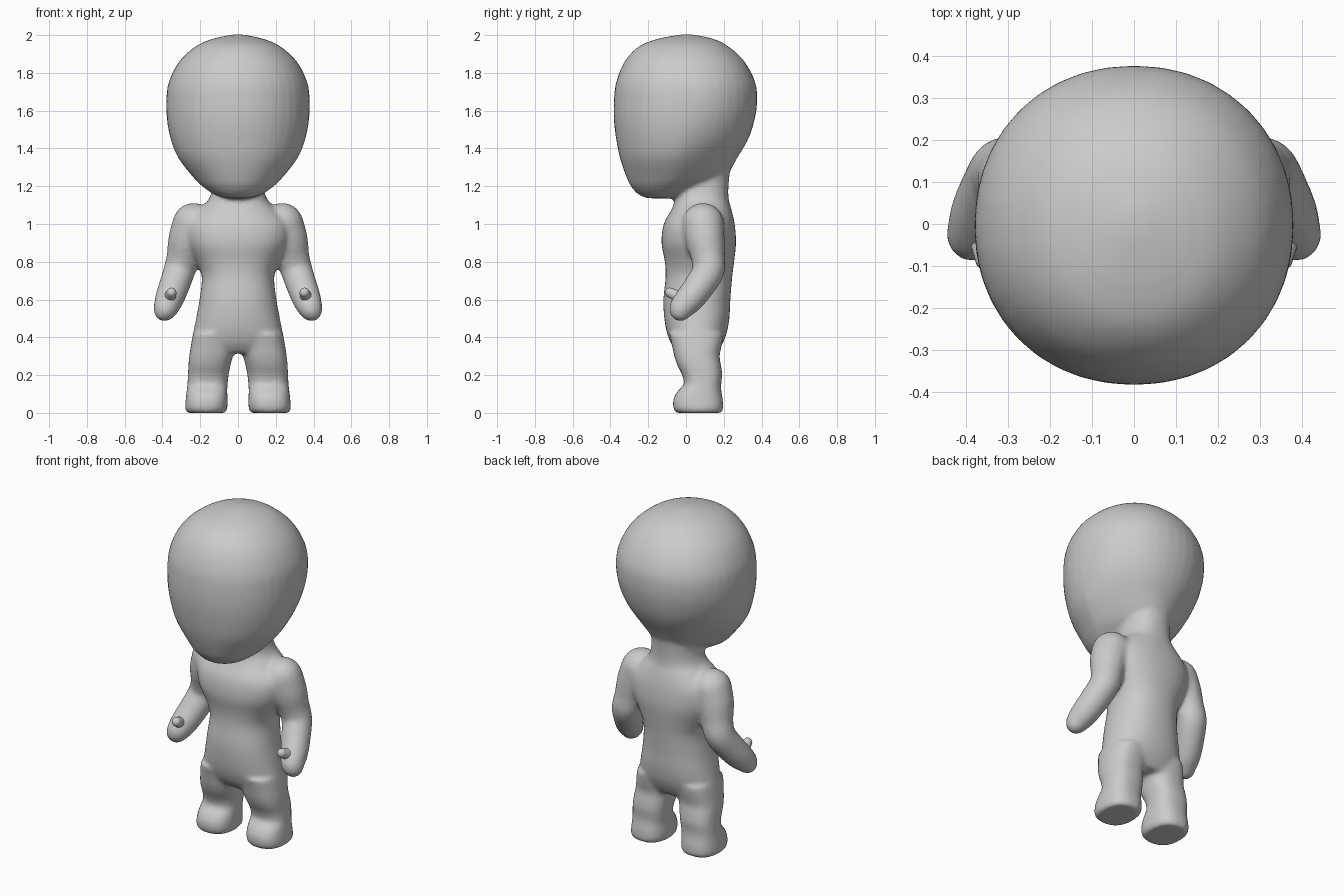
import bpy, bmesh, math
from mathutils import Vector, Matrix

if "Cube" in bpy.data.objects:
    bpy.data.objects.remove(bpy.data.objects["Cube"])

skin = bpy.data.materials.new("plain grey")
skin.diffuse_color = (0.6, 0.6, 0.6, 1)
skin.use_nodes = True
skin.node_tree.nodes["Principled BSDF"].inputs["Base Color"].default_value = skin.diffuse_color


def spline(rows, steps):
    """Catmull-Rom interpolation through rows of numbers."""
    out = []
    last = len(rows) - 1
    for i in range(last):
        a, b, c, d = (rows[min(max(i + k, 0), last)] for k in (-1, 0, 1, 2))
        for s in range(steps):
            t = s / steps
            out.append([0.5 * (2 * q + (r - p) * t + (2 * p - 5 * q + 4 * r - w) * t * t
                               + (3 * q - p - 3 * r + w) * t ** 3)
                        for p, q, r, w in zip(a, b, c, d)])
    return out + [list(rows[-1])]


def loft(bm, rows, power=2.2, steps=4, n=40):
    """Closed skin over level rings: z, x min, x max, y front, y back, taper to the back."""
    rings = []
    for z, x0, x1, y0, y1, k in spline(rows, steps):
        ring = []
        for i in range(n):
            a = 2 * math.pi * i / n
            c, s = math.cos(a), math.sin(a)
            u = math.copysign(abs(c) ** (2 / power), c)
            v = math.copysign(abs(s) ** (2 / power), s)
            x = (x0 + x1) / 2 + (x1 - x0) / 2 * u * (1 - k * max(v, 0))
            ring.append(bm.verts.new((x, (y0 + y1) / 2 + (y1 - y0) / 2 * v, z)))
        rings.append(ring)
    for lo, hi in zip(rings, rings[1:]):
        for i in range(n):
            j = (i + 1) % n
            bm.faces.new((lo[i], lo[j], hi[j], hi[i]))
    bm.faces.new(rings[0][::-1])
    bm.faces.new(rings[-1])


def sweep(bm, rows, side):
    """Round limb: overlapping balls along a path of x, y, z, radius."""
    for x, y, z, r in spline(rows, 6):
        bmesh.ops.create_uvsphere(bm, u_segments=20, v_segments=12, radius=r,
                                  matrix=Matrix.Translation((side * x, y, z)))


def finish(bm, name):
    mesh = bpy.data.meshes.new(name)
    bm.to_mesh(mesh)
    bm.free()
    mesh.materials.append(skin)
    for p in mesh.polygons:
        p.use_smooth = True
    ob = bpy.data.objects.new(name, mesh)
    bpy.context.collection.objects.link(ob)
    return ob


def sym(z, w, y0, y1, k=0.0):
    return (z, -w, w, y0, y1, k)


body = bmesh.new()

# big egg-shaped head
loft(body, [sym(1.136, .06, -.2, -.06, .1), sym(1.155, .125, -.25, .02, .2),
            sym(1.2, .19, -.292, .12, .3), sym(1.25, .24, -.316, .21, .3),
            sym(1.35, .317, -.35, .272, .2), sym(1.45, .357, -.37, .33, .1),
            sym(1.55, .376, -.382, .363, .03), sym(1.65, .38, -.382, .377),
            sym(1.75, .367, -.37, .367), sym(1.86, .312, -.325, .31),
            sym(1.94, .225, -.25, .225), sym(1.98, .135, -.15, .145),
            sym(2.003, .03, -.03, .04)], 2.1)

# neck and torso
loft(body, [sym(.315, .2, -.04, .16), sym(.36, .235, -.075, .19),
            sym(.42, .237, -.1, .215), sym(.5, .222, -.115, .23),
            sym(.6, .204, -.12, .235), sym(.72, .192, -.108, .245),
            sym(.8, .22, -.112, .255), sym(.9, .27, -.13, .265),
            sym(1.0, .275, -.118, .258), sym(1.08, .205, -.075, .24),
            sym(1.13, .155, -.058, .226), sym(1.2, .135, -.06, .225),
            sym(1.3, .13, -.06, .235)], 2.25)

for side in (-1, 1):
    # leg with flared foot
    leg = [(0, .07, .268, -.05, .187), (.02, .057, .28, -.066, .197),
           (.07, .055, .277, -.068, .195), (.115, .057, .272, -.045, .187),
           (.15, .055, .268, -.012, .186), (.2, .05, .265, -.02, .192),
           (.25, .04, .263, -.045, .186), (.3, .028, .258, -.062, .178),
           (.36, .02, .249, -.075, .19), (.42, .02, .238, -.09, .2)]
    loft(body, [(z, *sorted((side * a, side * b)), y0, y1, 0)
                for z, a, b, y0, y1 in leg], 2.5)
    # bent arm with mitten hand
    sweep(body, [(.235, .09, 1.0, .112), (.265, .1, .92, .105), (.288, .115, .83, .09),
                 (.31, .12, .755, .085), (.337, .073, .675, .082),
                 (.363, .02, .605, .077), (.38, -.022, .56, .066),
                 (.39, -.03, .54, .056)], side)

# fuse everything into one soft skin
ob = finish(body, "body")
fuse = ob.modifiers.new("fuse", 'REMESH')
fuse.mode = 'VOXEL'
fuse.voxel_size = 0.012
fuse.use_smooth_shade = True
soft = ob.modifiers.new("soften", 'SMOOTH')
soft.factor = 0.5
soft.iterations = 10

# stubby thumbs
for side, name in ((-1, "right_thumb"), (1, "left_thumb")):
    bm = bmesh.new()
    sweep(bm, [(.36, -.04, .615, .032), (.352, -.085, .637, .026)], side)
    finish(bm, name)
